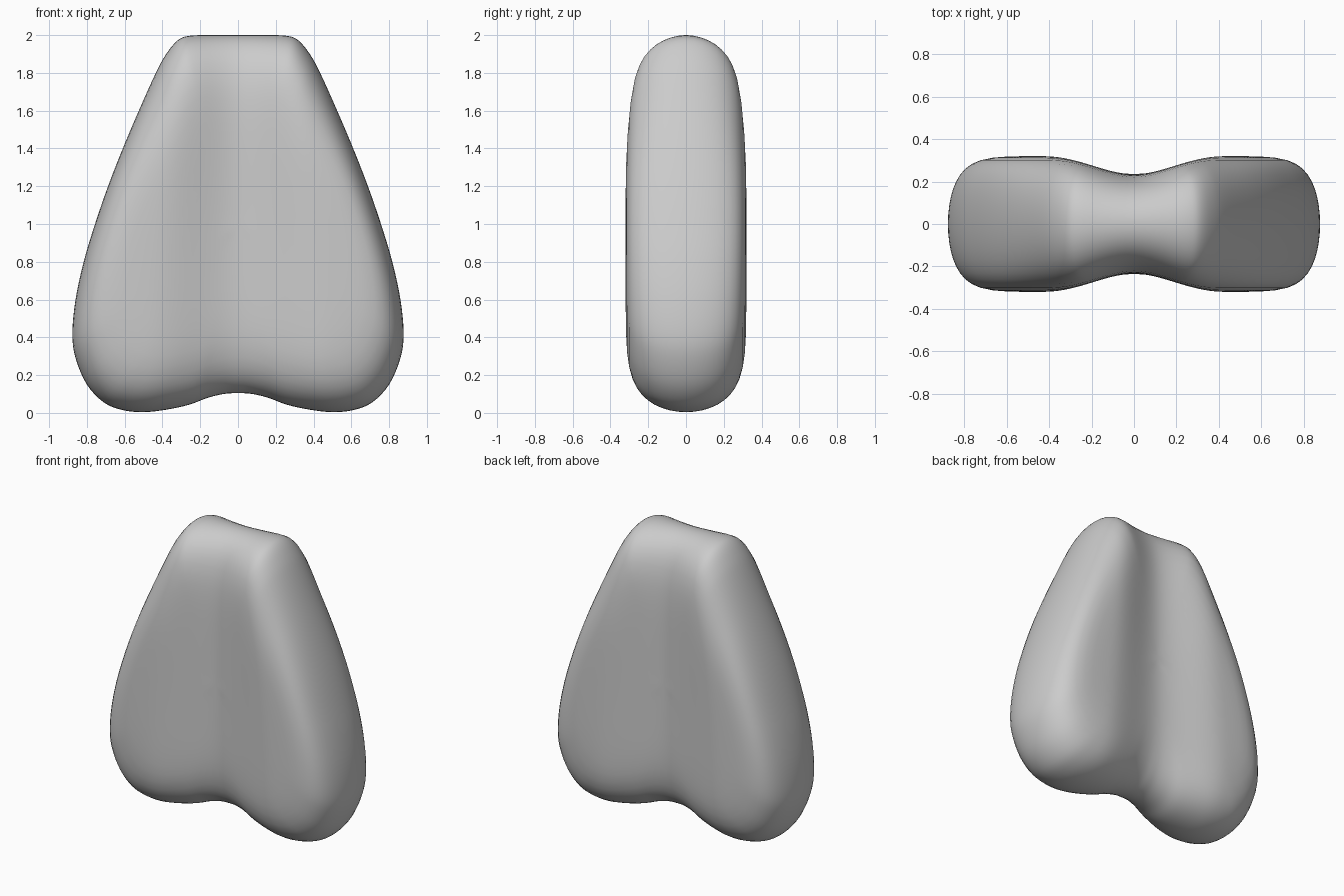
import bpy, bmesh, math

if "Cube" in bpy.data.objects:
    bpy.data.objects.remove(bpy.data.objects["Cube"])

# Half of the front outline (x, z), from top centre down to the bottom notch
HALF = [(0, 2.0), (0.15, 2.0), (0.26, 1.996), (0.32, 1.972), (0.38, 1.9),
        (0.435, 1.8), (0.525, 1.6), (0.61, 1.4), (0.688, 1.2), (0.757, 1.0),
        (0.817, 0.8), (0.86, 0.6), (0.877, 0.42), (0.86, 0.29), (0.80, 0.15),
        (0.71, 0.055), (0.61, 0.015), (0.5, 0.004), (0.38, 0.017),
        (0.26, 0.043), (0.16, 0.08), (0.07, 0.101), (0, 0.104)]
CENTRE_Z = 1.0


def smooth_loop(points, steps):
    """Closed Catmull-Rom curve through the points."""
    n, result = len(points), []
    for i in range(n):
        a, b, c, d = (points[(i + k) % n] for k in (-1, 0, 1, 2))
        for j in range(steps):
            t = j / steps
            result.append(tuple(
                0.5 * (2 * q + (r - p) * t + (2 * p - 5 * q + 4 * r - s) * t ** 2
                       + (3 * q - p - 3 * r + s) * t ** 3)
                for p, q, r, s in zip(a, b, c, d)))
    return result


def half_depth(x, z):
    """Half thickness: thinner along the central groove, full at both lobes."""
    ridge = 0.37 + 0.12 * min(1, max(0, (1.8 - z) / 1.4))
    t = min(1, abs(x) / ridge)
    return 0.235 + 0.085 * t * t * (3 - 2 * t)


outline = smooth_loop(HALF + [(-x, z) for x, z in HALF[-2:0:-1]], 4)

# Ring steps: rounded rim first, then even steps to the middle
rim = [(math.radians(70) * i / 9, 1.0) for i in range(10)]
inner = [(math.radians(70), 1 - k / 12) for k in range(1, 12)]


def surface_point(x, z, angle, shrink, side):
    dx, dz = x, z - CENTRE_Z
    power = 6.4 + 6.6 * dx * dx / (dx * dx + dz * dz)
    s = math.cos(angle) ** (2 / power) * shrink
    px, pz = dx * s, CENTRE_Z + dz * s
    return px, side * half_depth(px, pz) * math.sqrt(max(0, 1 - s ** power)), pz


# Body: concentric rings on the front and back, sharing one rim
bm = bmesh.new()
edge_ring = [bm.verts.new((x, 0, z)) for x, z in outline]
count = len(outline)
for side in (-1, 1):
    previous = edge_ring
    for angle, shrink in (rim + inner)[1:]:
        ring = [bm.verts.new(surface_point(x, z, angle, shrink, side))
                for x, z in outline]
        for i in range(count):
            j = (i + 1) % count
            bm.faces.new((previous[i], previous[j], ring[j], ring[i]))
        previous = ring
    middle = bm.verts.new((0, side * half_depth(0, CENTRE_Z), CENTRE_Z))
    for i in range(count):
        bm.faces.new((previous[i], previous[(i + 1) % count], middle))
bmesh.ops.recalc_face_normals(bm, faces=bm.faces)
for face in bm.faces:
    face.smooth = True

mesh = bpy.data.meshes.new("two_lobed_body")
bm.to_mesh(mesh)
bm.free()
body = bpy.data.objects.new("two_lobed_body", mesh)
bpy.context.collection.objects.link(body)
